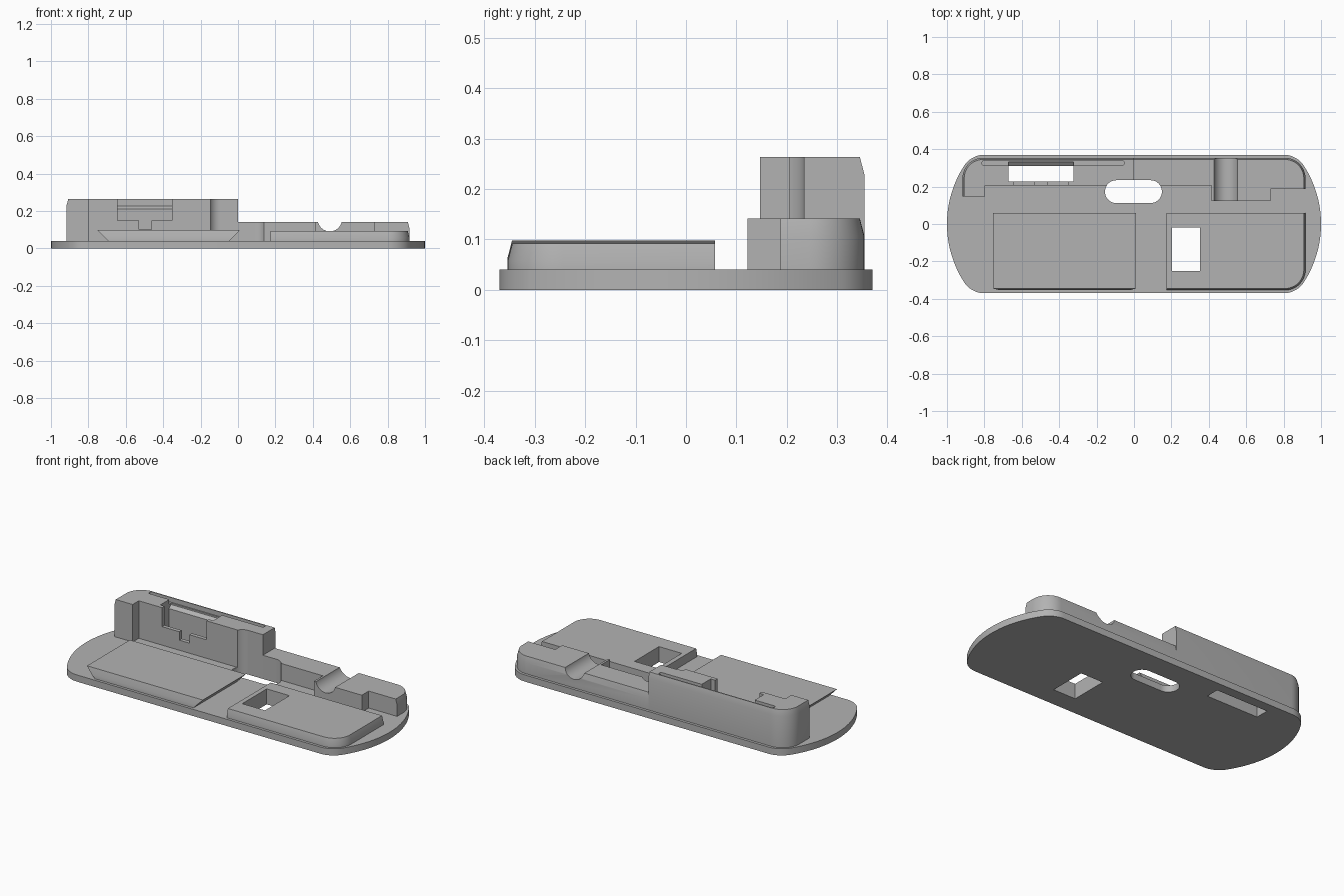
import bpy, bmesh, math

cube = bpy.data.objects.get("Cube")
if cube:
    bpy.data.objects.remove(cube)

grey = bpy.data.materials.new("light grey plastic")
grey.use_nodes = True
grey.diffuse_color = (0.45, 0.45, 0.45, 1)
grey.node_tree.nodes["Principled BSDF"].inputs["Base Color"].default_value = (0.45, 0.45, 0.45, 1)


def loft(name, rings):
    """Solid through rings of equal point count."""
    bm = bmesh.new()
    loops = [[bm.verts.new(p) for p in ring] for ring in rings]
    n = len(loops[0])
    for a, b in zip(loops, loops[1:]):
        for i in range(n):
            j = (i + 1) % n
            bm.faces.new((a[i], a[j], b[j], b[i]))
    bm.faces.new(loops[0][::-1])
    bm.faces.new(loops[-1])
    bmesh.ops.recalc_face_normals(bm, faces=bm.faces)
    mesh = bpy.data.meshes.new(name)
    bm.to_mesh(mesh)
    bm.free()
    mesh.materials.append(grey)
    obj = bpy.data.objects.new(name, mesh)
    bpy.context.collection.objects.link(obj)
    return obj


def prism(name, outline, z0, z1):
    return loft(name, [[(x, y, z) for x, y in outline] for z in (z0, z1)])


def box(name, x0, x1, y0, y1, z0, z1):
    return prism(name, [(x0, y0), (x1, y0), (x1, y1), (x0, y1)], z0, z1)


def along_y(name, profile, y0, y1):
    return loft(name, [[(x, y, z) for x, z in profile] for y in (y0, y1)])


def arc(cx, cy, r, a0, a1, steps=12):
    angles = [math.radians(a0 + (a1 - a0) * i / steps) for i in range(steps + 1)]
    return [(cx + r * math.cos(a), cy + r * math.sin(a)) for a in angles]


def rounded(x0, x1, y0, y1, r):
    return (arc(x1 - r, y1 - r, r, 0, 90) + arc(x0 + r, y1 - r, r, 90, 180)
            + arc(x0 + r, y0 + r, r, 180, 270) + arc(x1 - r, y0 + r, r, 270, 360))


def boolean(obj, other, operation="DIFFERENCE"):
    mod = obj.modifiers.new("shape", "BOOLEAN")
    mod.operation = operation
    mod.solver = "EXACT"
    mod.object = other
    bpy.context.view_layer.objects.active = obj
    bpy.ops.object.modifier_apply(modifier=mod.name)
    bpy.data.objects.remove(other)


def trim(obj, top):
    """Limit a part to the rounded body envelope with a tapered top rim."""
    rings = []
    for z, inset in ((-0.1, 0), (top - 0.035, 0), (top, 0.009)):
        outline = rounded(-0.917 + inset, 0.917 - inset, -0.354 + inset,
                          0.354 - inset, 0.11 - inset)
        rings.append([(x, y, z) for x, y in outline])
    boolean(obj, loft("envelope", rings), "INTERSECT")


# Base plate: small corner arcs blending into broad end arcs
quarter = arc(0.424, 0, 0.576, 0, 32.6, 10) + arc(0.8, 0.24, 0.13, 32.6, 90, 10)[1:]
half = quarter + [(-x, y) for x, y in quarter[::-1]]
base = prism("base_plate", half + [(-x, -y) for x, y in half[1:-1]], 0, 0.04)

# Tall and low parts of the rear wall
tall = prism("tall_rear_wall", [(-1, 0.147), (-0.797, 0.147), (-0.797, 0.205),
                                (0, 0.205), (0, 0.5), (-1, 0.5)], 0.035, 0.4)
trim(tall, 0.263)
low = prism("low_rear_wall", [(0, 0.205), (0.415, 0.205), (0.415, 0.122), (0.73, 0.122),
                              (0.73, 0.187), (1, 0.187), (1, 0.5), (0, 0.5)], 0.035, 0.4)
trim(low, 0.141)

# Front pads: one with undercut sides, one with a rounded corner
left_pad = along_y("undercut_pad", [(-0.69, 0.035), (-0.05, 0.035), (0.01, 0.098),
                                    (-0.753, 0.098)], -0.5, 0.058)
trim(left_pad, 0.098)
right_pad = box("rounded_pad", 0.175, 1, -0.5, 0.058, 0.035, 0.3)
trim(right_pad, 0.092)

# Rounded slot through plate and wall
for part in (base, tall, low):
    boolean(part, prism("slot_cutter", rounded(-0.155, 0.149, 0.112, 0.234, 0.06), -0.1, 0.5))

# Square hole through the rounded pad
for part in (base, right_pad):
    boolean(part, box("hole_cutter", 0.203, 0.353, -0.25, -0.02, -0.1, 0.5))

# Pocket open at top and bottom, with a sloped rear lip
pocket = [(0.228, -0.1), (0.31, -0.1), (0.31, 0.21), (0.331, 0.226), (0.331, 0.4), (0.228, 0.4)]
for part in (base, tall):
    boolean(part, loft("pocket_cutter", [[(x, y, z) for y, z in pocket]
                                         for x in (-0.672, -0.323)]))

# Stepped window from the pocket to the front, and thin groove on top
boolean(tall, along_y("window_cutter", [(-0.53, 0.1), (-0.463, 0.1), (-0.463, 0.15),
                                        (-0.352, 0.15), (-0.352, 0.4), (-0.643, 0.4),
                                        (-0.643, 0.15), (-0.53, 0.15)], 0.1, 0.25))
boolean(tall, prism("groove_cutter", rounded(-0.813, -0.052, 0.313, 0.339, 0.0125),
                    0.235, 0.4))

# Round cradle across the low wall
boolean(low, along_y("cradle_cutter", arc(0.491, 0.156, 0.065, 0, 360, 48)[:-1], 0, 0.5))

bpy.ops.object.select_all(action="DESELECT")
for part in (base, tall, low, left_pad, right_pad):
    part.select_set(True)
bpy.context.view_layer.objects.active = base
bpy.ops.object.shade_smooth_by_angle(angle=math.radians(20))
